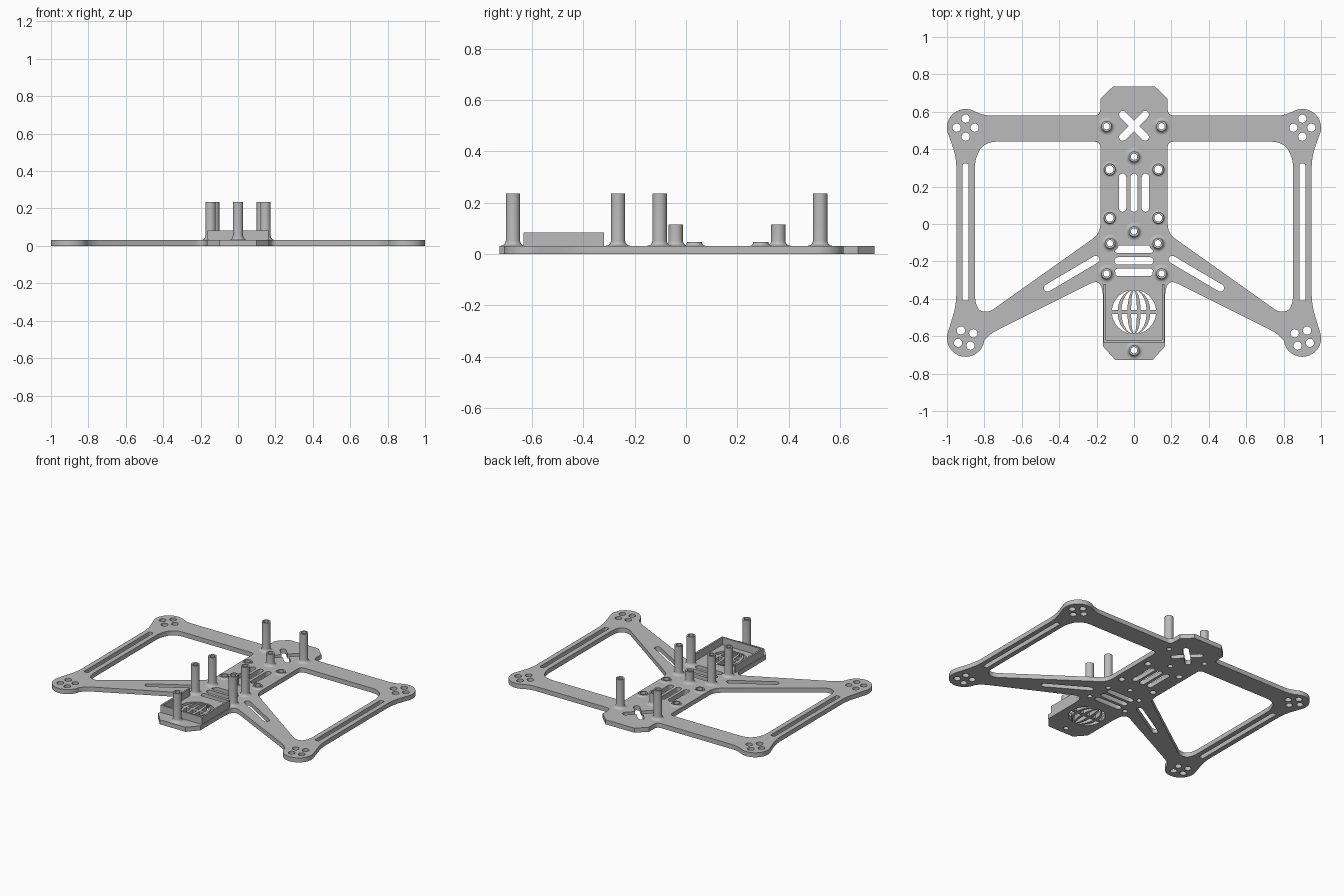
import bpy, bmesh
from math import sin, cos, pi, radians
from mathutils import Vector

if "Cube" in bpy.data.objects:
    bpy.data.objects.remove(bpy.data.objects["Cube"], do_unlink=True)

grey = bpy.data.materials.new("frame grey")
grey.use_nodes = True
grey.diffuse_color = (0.5, 0.5, 0.5, 1)
grey.node_tree.nodes["Principled BSDF"].inputs["Base Color"].default_value = (0.5, 0.5, 0.5, 1)
THICK = 0.032


def add_object(name, mesh):
    ob = bpy.data.objects.new(name, mesh)
    bpy.context.collection.objects.link(ob)
    mesh.materials.clear()
    mesh.materials.append(grey)
    bpy.ops.object.select_all(action='DESELECT')
    ob.select_set(True)
    bpy.context.view_layer.objects.active = ob
    bpy.ops.object.shade_smooth_by_angle(angle=radians(35))
    return ob


def arc(x, y, r, a0, a1, n=24):
    angles = [radians(a0 + (a1 - a0) * i / n) for i in range(n + 1)]
    return [(x + r * cos(a), y + r * sin(a)) for a in angles]


def circle(x, y, r):
    return arc(x, y, r, 0, 345, 23)


def rounded(corners, steps=6):
    """Round each (x, y, trim) corner of a closed outline."""
    out = []
    for i, c in enumerate(corners):
        p = Vector(c[:2])
        trim = c[2] if len(c) > 2 else 0
        if not trim:
            out.append(tuple(p))
            continue
        a = p + (Vector(corners[i - 1][:2]) - p).normalized() * trim
        b = p + (Vector(corners[(i + 1) % len(corners)][:2]) - p).normalized() * trim
        for k in range(steps + 1):
            t = k / steps
            out.append(tuple(a * (1 - t) ** 2 + p * 2 * t * (1 - t) + b * t * t))
    return out


def flip(points):
    return [(-x, y) for x, y in reversed(points)]


def slot(x0, y0, x1, y1, r):
    """Round-ended slot between two points."""
    d = Vector((x1 - x0, y1 - y0))
    a = Vector((1, 0)).angle_signed(d) * -180 / pi
    return arc(x0, y0, r, a + 90, a + 270, 8) + arc(x1, y1, r, a - 90, a + 90, 8)


def extrude_outlines(name, outlines, z0, z1):
    """Solid plate from closed outlines; inner outlines become holes."""
    cu = bpy.data.curves.new(name, 'CURVE')
    cu.dimensions = '2D'
    cu.fill_mode = 'BOTH'
    cu.extrude = (z1 - z0) / 2
    for pts in outlines:
        s = cu.splines.new('POLY')
        s.points.add(len(pts) - 1)
        for sp, (x, y) in zip(s.points, pts):
            sp.co = (x, y, 0, 1)
        s.use_cyclic_u = True
    tmp = bpy.data.objects.new(name + " curve", cu)
    bpy.context.collection.objects.link(tmp)
    dg = bpy.context.evaluated_depsgraph_get()
    mesh = bpy.data.meshes.new_from_object(tmp.evaluated_get(dg))
    bpy.data.objects.remove(tmp, do_unlink=True)
    bm = bmesh.new()
    bm.from_mesh(mesh)
    bmesh.ops.remove_doubles(bm, verts=bm.verts, dist=0.0002)
    bmesh.ops.translate(bm, verts=bm.verts, vec=(0, 0, (z0 + z1) / 2))
    bmesh.ops.recalc_face_normals(bm, faces=bm.faces)
    bm.to_mesh(mesh)
    bm.free()
    return add_object(name, mesh)


# Half of the outer outline: body nose, front arm, motor pods, side bar, rear arm, tail
half = rounded(
    [(0, 0.735), (0.112, 0.735), (0.18, 0.67), (0.18, 0.58, 0.035), (0.8, 0.58, 0.035)]
    + arc(0.9, 0.515, 0.1, 122, -25)
    + [(0.95, 0.36, 0.06), (0.95, -0.43, 0.06)]
    + arc(0.9, -0.61, 0.1, 22, -172)
    + [(0.775, -0.59, 0.045), (0.18, -0.292, 0.06), (0.165, -0.38, 0.03),
       (0.165, -0.655), (0.1, -0.727), (0, -0.727)])
outlines = [half + flip(half)[1:-1]]

# Openings that appear on both sides
window = rounded([(0.18, 0.44, 0.03), (0.77, 0.44, 0.035), (0.82, 0.41, 0.03),
                  (0.85, 0.34, 0.035), (0.85, -0.41, 0.03), (0.83, -0.465, 0.03),
                  (0.775, -0.472, 0.03), (0.18, -0.05, 0.05)])
bar_slot = rounded([(0.884, 0.323, 0.01), (0.916, 0.323, 0.01),
                    (0.916, -0.41, 0.01), (0.884, -0.41, 0.01)])
sided = [window, bar_slot, slot(0.205, -0.19, 0.462, -0.342, 0.02)]
for k in range(4):
    for cy, turn in ((0.515, 0), (-0.61, 58)):
        a = radians(turn + 90 * k)
        sided.append(circle(0.9 + 0.048 * cos(a), cy + 0.048 * sin(a), 0.022))
for pts in sided:
    outlines += [pts, flip(pts)]

# Slots along the body
for i in (-1, 0, 1):
    outlines.append(slot(0.061 * i, 0.085, 0.061 * i, 0.25, 0.02))
    outlines.append(slot(-0.085, -0.197 + 0.061 * i, 0.085, -0.197 + 0.061 * i, 0.02))

# Diagonal cross opening in the nose
cross = []
for k in range(4):
    a = radians(45 + 90 * k)
    cross += arc(0.085 * cos(a), 0.525 + 0.085 * sin(a), 0.02, 90 * k - 45, 90 * k + 135, 8)
    cross.append((0.028 * cos(a + pi / 4), 0.525 + 0.028 * sin(a + pi / 4)))
outlines.append(cross)

# Globe grille: curved cells above and below an equator bar
R, GY, BAR, N = 0.118, -0.47, 0.01, 10
for sgn in (1, -1):
    for u0, u1 in ((-1, -0.74), (-0.57, -0.3), (-0.13, 0.13), (0.3, 0.57), (0.74, 1)):
        ts = [BAR / R + (0.95 - BAR / R) * i / N for i in range(N + 1)]
        edge = [[(u * R * (1 - t * t) ** 0.5, GY + sgn * R * t) for t in ts] for u in (u0, u1)]
        outlines.append(edge[0] + edge[1][::-1])

# Standoffs: x, y, top height, shaft radius, bore radius
standoffs = {
    "tail_standoff": (0, -0.675, 0.235, 0.028, 0.017),
    "rear_standoff": (0.147, -0.265, 0.235, 0.028, 0.017),
    "middle_standoff": (0.128, -0.103, 0.235, 0.028, 0.017),
    "front_standoff": (0.147, 0.523, 0.235, 0.028, 0.017),
    "short_rear_post": (0, -0.04, 0.115, 0.028, 0.017),
    "short_front_post": (0, 0.36, 0.115, 0.028, 0.017),
    "rear_boss": (0.13, 0.033, 0.047, 0.03, 0.021),
    "front_boss": (0.13, 0.292, 0.047, 0.03, 0.021),
}


def tube(name, x, y, top, r, bore):
    """Lathed hollow post with a flared foot."""
    f = min(0.02, top - THICK - 0.003)
    prof = [(r + f * (1 - sin(a)), THICK + f * (1 - cos(a)))
            for a in (pi / 2 * k / 5 for k in range(6))]
    prof += [(r, top), (bore, top), (bore, THICK)]
    bm = bmesh.new()
    verts = [bm.verts.new((px, 0, pz)) for px, pz in prof]
    edges = [bm.edges.new(pair) for pair in zip(verts, verts[1:])]
    bmesh.ops.spin(bm, geom=verts + edges, axis=(0, 0, 1), cent=(0, 0, 0),
                   angle=2 * pi, steps=24, use_duplicate=False)
    bmesh.ops.remove_doubles(bm, verts=bm.verts, dist=0.0002)
    bmesh.ops.recalc_face_normals(bm, faces=bm.faces)
    # The upper rim must face up
    rim = max(bm.faces, key=lambda fc: fc.calc_center_median().z)
    if rim.normal.z < 0:
        bmesh.ops.reverse_faces(bm, faces=bm.faces)
    mesh = bpy.data.meshes.new(name)
    bm.to_mesh(mesh)
    bm.free()
    add_object(name, mesh).location = (x, y, 0)


for name, (x, y, top, r, bore) in standoffs.items():
    sides = (("", 0),) if x == 0 else (("left_", 1), ("right_", -1))
    for prefix, s in sides:
        tube(prefix + name, s * x, y, top, r, bore)
        outlines.append(circle(s * x, y, bore))

extrude_outlines("frame_plate", outlines, 0, THICK)

# Three-sided tray wall around the grille
wall = [(0.162, -0.32), (0.162, -0.633), (0, -0.633)]
inner = [(0, -0.621), (0.15, -0.621), (0.15, -0.32)]
extrude_outlines("tray_wall", [wall + flip(wall)[1:] + flip(inner)[:-1] + inner], THICK, 0.083)
